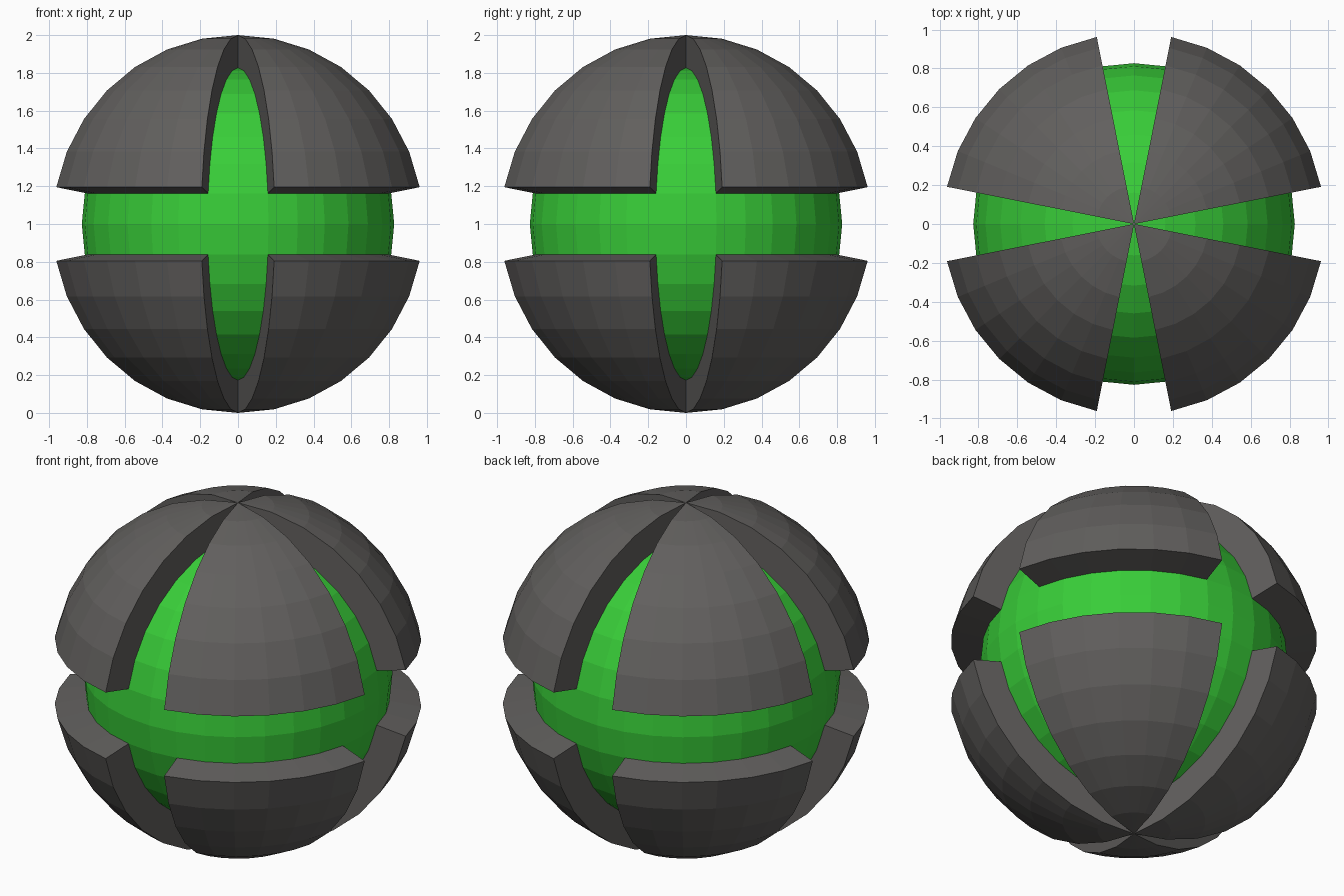
import bpy, bmesh
from math import pi

if "Cube" in bpy.data.objects:
    bpy.data.objects.remove(bpy.data.objects["Cube"])

SEGS, RINGS = 32, 16
CORE_R = 0.827


def material(name, color):
    m = bpy.data.materials.new(name)
    m.diffuse_color = color
    m.use_nodes = True
    m.node_tree.nodes["Principled BSDF"].inputs["Base Color"].default_value = m.diffuse_color
    return m


def add_object(name, mesh, rot=(0, 0, 0)):
    ob = bpy.data.objects.new(name, mesh)
    ob.location = (0, 0, 1)
    ob.rotation_euler = rot
    bpy.context.collection.objects.link(ob)
    return ob


def to_mesh(bm, name, mat):
    bmesh.ops.recalc_face_normals(bm, faces=bm.faces)
    me = bpy.data.meshes.new(name)
    bm.to_mesh(me)
    bm.free()
    me.materials.append(mat)
    return me


green = material("green", (0.04, 0.61, 0.04, 1))
dark = material("dark_grey", (0.120, 0.115, 0.111, 1))

# Inner core sphere
bm = bmesh.new()
bmesh.ops.create_uvsphere(bm, u_segments=SEGS, v_segments=RINGS, radius=CORE_R)
add_object("core", to_mesh(bm, "core", green))

# One shell plate: an octant of the outer sphere, one face short of each axis plane
bm = bmesh.new()
bmesh.ops.create_uvsphere(bm, u_segments=SEGS, v_segments=RINGS, radius=1)


def in_plate(face):
    touches_plane = any(abs(v.co.z) < 1e-4 or
                        min(abs(v.co.x), abs(v.co.y)) < 1e-4 and abs(v.co.z) < 0.999
                        for v in face.verts)
    return min(face.calc_center_median()) > 0 and not touches_plane


bmesh.ops.delete(bm, geom=[f for f in bm.faces if not in_plate(f)], context='FACES')

# Thicken the plate straight towards the sphere centre
rim = [e for e in bm.edges if e.is_boundary]
inner = {v: bm.verts.new(v.co * (CORE_R - 0.003)) for v in bm.verts[:]}
for f in bm.faces[:]:
    bm.faces.new([inner[v] for v in reversed(f.verts)])
for e in rim:
    a, b = e.verts
    bm.faces.new((a, b, inner[b], inner[a]))
plate = to_mesh(bm, "shell_plate", dark)

# Four upper and four lower plates
for i in range(4):
    add_object(f"upper_plate_{i + 1}", plate, (0, 0, i * pi / 2))
    add_object(f"lower_plate_{i + 1}", plate, (pi, 0, i * pi / 2))
